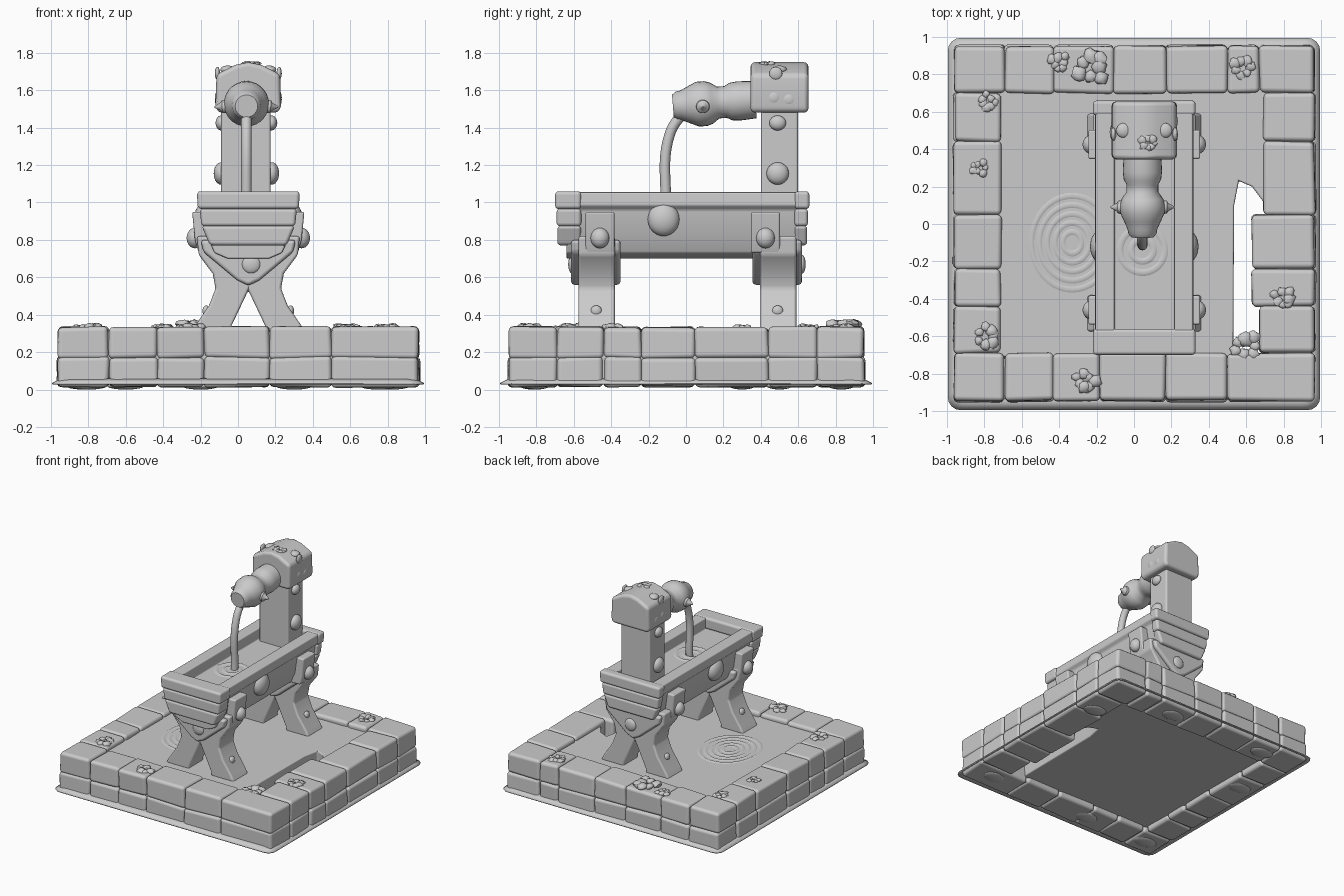
import bpy, bmesh, math, random
from mathutils import Vector

random.seed(4)
if "Cube" in bpy.data.objects:
    bpy.data.objects.remove(bpy.data.objects["Cube"], do_unlink=True)

GREY = (0.6, 0.6, 0.6, 1)
stone = bpy.data.materials.new("plain grey")
stone.use_nodes = True
stone.diffuse_color = GREY
stone.node_tree.nodes["Principled BSDF"].inputs["Base Color"].default_value = GREY
CX = 0.055  # centre line of the trough


def finish(name, bm, bevel=0.0, angle=40):
    bmesh.ops.recalc_face_normals(bm, faces=bm.faces)
    me = bpy.data.meshes.new(name)
    bm.to_mesh(me)
    bm.free()
    me.materials.append(stone)
    me.shade_smooth()
    me.set_sharp_from_angle(angle=math.radians(angle))
    ob = bpy.data.objects.new(name, me)
    bpy.context.collection.objects.link(ob)
    if bevel:
        mod = ob.modifiers.new("worn edges", "BEVEL")
        mod.width, mod.segments, mod.harden_normals = bevel, 3, True
    return ob


def box(name, x, y, z, bevel=0.02, jitter=0.0):
    bm = bmesh.new()
    bmesh.ops.create_cube(bm, size=1)
    for v in bm.verts:
        for i, (lo, hi) in enumerate((x, y, z)):
            v.co[i] = (lo if v.co[i] < 0 else hi) + random.uniform(-jitter, jitter)
    return finish(name, bm, bevel)


def extrude(name, points, offset, bevel):
    bm = bmesh.new()
    face = bm.faces.new([bm.verts.new(p) for p in points])
    out = bmesh.ops.extrude_face_region(bm, geom=[face])
    moved = [g for g in out["geom"] if isinstance(g, bmesh.types.BMVert)]
    bmesh.ops.translate(bm, verts=moved, vec=offset)
    return finish(name, bm, bevel)


def prism(name, half, y0, y1, bevel=0.015):
    """Half outline (distance from centre, z), mirrored and extruded along y."""
    other = [(-x, z) for x, z in reversed(half) if x > 0]
    return extrude(name, [(CX + x, y0, z) for x, z in half + other], (0, y1 - y0, 0), bevel)


def ball(name, loc, size, rough=0.0, detail=3):
    bm = bmesh.new()
    bmesh.ops.create_icosphere(bm, subdivisions=detail, radius=1)
    for v in bm.verts:
        k = 1 + random.uniform(-rough, rough)
        v.co = Vector([l + c * s * k for l, c, s in zip(loc, v.co, size)])
    return finish(name, bm, angle=60)


def bridge(bm, loops):
    for p, q in zip(loops, loops[1:]):
        for k in range(len(p)):
            n = (k + 1) % len(p)
            bm.faces.new((p[k], p[n], q[n], q[k]))


def lathe(name, profile, start, end, seg=28):
    """Profile (position 0-1 along the axis, radius) spun around start-end."""
    a, b = Vector(start), Vector(end)
    turn = (b - a).to_track_quat("Z", "Y").to_matrix()
    bm = bmesh.new()
    rings = []
    for t, r in profile:
        rings.append([bm.verts.new(a.lerp(b, t) + turn @ Vector(
            (r * math.cos(k * math.tau / seg), r * math.sin(k * math.tau / seg), 0))) for k in range(seg)])
    bridge(bm, rings)
    bm.faces.new(rings[0])
    bm.faces.new(rings[-1])
    return finish(name, bm)


def ripple(name, x, y, z, radius, thick, stretch=1.0):
    bm = bmesh.new()
    seg = 40
    bridge(bm, [[bm.verts.new((x + (radius + o) * math.cos(k * math.tau / seg),
                               y + stretch * (radius + o) * math.sin(k * math.tau / seg), z + h))
                 for k in range(seg)] for o, h in ((-thick, 0), (0, thick * 0.5), (thick, 0))])
    finish(name, bm, angle=80)


# Two courses of worn stone blocks around the basin
LAYERS = ((0.015, 0.175), (0.165, 0.335))
ROW_X = (-0.96, -0.69, -0.43, -0.18, 0.17, 0.5, 0.965)
BACK_X = (-0.96, -0.69, -0.43, -0.11, 0.17, 0.5, 0.67, 0.965)
COL_Y = (-0.69, -0.44, -0.24, 0.05, 0.44, 0.7)
for layer, z in enumerate(LAYERS):
    grow = 0.005 if layer == 0 else 0
    for x in zip(ROW_X, ROW_X[1:]):
        box("front_block", x, (-0.945 - grow, -0.69), z, 0.025, 0.006)
    for x in zip(BACK_X, BACK_X[1:]):
        box("back_block", x, (0.7, 0.95 + grow), z, 0.025, 0.006)
    for y in zip(COL_Y, COL_Y[1:]):
        box("right_block", (-0.96 - grow, -0.71), y, z, 0.025, 0.006)
        inner = 0.67 if y[0] < -0.6 else 0.63 if y[1] < 0.1 else 0.69
        box("left_block", (inner, 0.965 + grow), y, z, 0.025, 0.006)

# Mortar core keeps the joints closed
for x, y in (((-0.94, 0.94), (-0.92, -0.72)), ((-0.94, 0.94), (0.72, 0.93)),
             ((-0.94, -0.73), (-0.9, 0.9)), ((0.72, 0.945), (-0.9, 0.9))):
    box("mortar", x, y, (0.03, 0.31), 0)

# Thin flared skirt at the foot of the wall
bm = bmesh.new()
loops = []
for r, z in ((0.93, 0.065), (0.965, 0.05), (0.995, 0.035)):
    loop = []
    for k in range(4):
        for s in range(5):
            a = math.radians(90 * k + 22.5 * s)
            cx, cy = (r - 0.07) * (1, -1, -1, 1)[k], (r - 0.07) * (1, 1, -1, -1)[k]
            loop.append(bm.verts.new((cx + 0.07 * math.cos(a), cy + 0.07 * math.sin(a), z)))
    loops.append(loop)
bridge(bm, loops)
skirt = finish("skirt", bm)
skirt.modifiers.new("thickness", "SOLIDIFY").thickness = 0.008

# Low lumps under the blocks
for x, y in ((-0.8, -0.82), (-0.2, -0.82), (0.75, -0.8), (-0.82, 0.3), (0.82, 0.5), (0.3, 0.83), (-0.6, 0.83)):
    ball("under_lump", (x, y, 0.02), (0.1, 0.07, 0.02))

# Solid basin floor, broken away along one side
OUTLINE = ((-0.73, -0.71), (0.53, -0.71), (0.535, 0.1), (0.56, 0.23), (0.63, 0.2),
           (0.72, 0.08), (0.72, 0.72), (-0.73, 0.72))
extrude("basin_floor", [(x, y, 0.06) for x, y in OUTLINE], (0, 0, 0.24), 0.01)
for k in range(5):
    ripple("pool_ripple", -0.33, -0.1, 0.3, 0.05 + 0.042 * k, 0.014, 1.15)

# Crossed legs, yokes and side straps, at both ends
LEG = [(0, 0.53), (0.1, 0.32), (0.1, 0.29), (0.31, 0.29), (0.285, 0.34), (0.21, 0.45), (0.175, 0.54),
       (0.19, 0.62), (0.265, 0.72), (0.275, 0.82), (0, 0.82)]
YOKE = [(0, 0.555), (0.06, 0.585), (0.24, 0.735), (0.255, 0.8), (0, 0.8)]
STRAP = [(0.0, 0.73), (0.265, 0.73), (0.285, 0.8), (0.3, 0.95), (0, 0.95)]
for y, sign in ((-0.48, -1), (0.49, 1)):
    prism("crossed_legs", LEG, y - 0.095, y + 0.1)
    prism("yoke", YOKE, y - 0.135, y + 0.13, 0.02)
    ball("yoke_boss", (CX + 0.015, y + sign * 0.13, 0.67), (0.05, 0.02, 0.05))
    strap_y = y + 0.02 if sign < 0 else y - 0.065
    prism("side_strap", STRAP, strap_y - 0.078, strap_y + 0.078, 0.012)
    for side in (-1, 1):
        ball("strap_knob", (CX + side * 0.285, strap_y, 0.81), (0.045, 0.05, 0.055))
        ball("leg_pin", (CX + side * 0.225, y, 0.42), (0.02, 0.03, 0.03))

# Trough: hollow hull with planked ends
HULL = [(0.16, 0.965), (0.16, 1.055), (0.26, 1.055), (0.265, 0.985), (0.24, 0.96),
        (0.22, 0.82), (0.18, 0.73), (0.11, 0.7)]
prism("trough_hull", HULL, -0.64, 0.61, 0.01)
PLANKS = ((0.965, 1.06, 0.275, 0.27, 0), (0.872, 0.968, 0.26, 0.25, 0.008), (0.77, 0.876, 0.25, 0.205, 0.012))
for outer, inner in ((-0.7, -0.56), (0.66, 0.58)):
    for low, high, wide, narrow, inset in PLANKS:
        face_y = outer + (inset if outer < 0 else -inset)
        prism("end_plank", [(0, high), (wide, high), (narrow, low), (0, low)], min(face_y, inner),
              max(face_y, inner), 0.02)
for side in (-1, 1):
    ball("trough_boss", (CX + side * 0.235, -0.12, 0.91), (0.055, 0.085, 0.09))
for k in range(2):
    ripple("trough_ripple", 0.045, -0.14, 0.966, 0.06 + 0.06 * k, 0.018)

# Post and gabled cap
box("post", (-0.09, 0.175), (0.4, 0.6), (0.9, 1.52), 0.015)
CAP = [(0, 1.48), (0.165, 1.48), (0.175, 1.52), (0.17, 1.685), (0.07, 1.735), (0, 1.75)]
prism("cap", CAP, 0.345, 0.655, 0.025)
for side in (-1, 1):
    ball("post_stud", (CX - 0.01 + side * 0.135, 0.49, 1.155), (0.04, 0.06, 0.06))
    ball("post_stud", (CX - 0.01 + side * 0.135, 0.49, 1.425), (0.03, 0.045, 0.04))
    for y, z in ((0.48, 1.69), (0.47, 1.56), (0.55, 1.55)):
        ball("cap_stud", (CX + side * 0.165, y, z), (0.014, 0.035, 0.035))
    ball("cap_top_stud", (CX + side * 0.11, 0.5, 1.71), (0.04, 0.04, 0.022))

# Spout with pointed lugs and the falling stream
SPOUT = [(0, 0.1), (0.2, 0.105), (0.3, 0.1), (0.36, 0.085), (0.45, 0.085), (0.53, 0.11), (0.6, 0.12),
         (0.7, 0.12), (0.8, 0.1), (0.9, 0.08), (0.96, 0.075), (1, 0.06)]
lathe("spout", SPOUT, (0.045, 0.37, 1.55), (0.045, -0.07, 1.515))
for side in (-1, 1):
    lathe("spout_lug", [(0, 0.04), (0.5, 0.034), (0.6, 0.022), (1, 0.004)],
          (0.045 + side * 0.09, 0.09, 1.515), (0.045 + side * 0.17, 0.09, 1.51), 14)
curve = bpy.data.curves.new("stream", "CURVE")
curve.dimensions = "3D"
curve.bevel_depth, curve.bevel_resolution, curve.use_fill_caps = 0.028, 4, True
path = curve.splines.new("BEZIER")
path.bezier_points.add(2)
for p, (y, z) in zip(path.bezier_points, ((0.0, 1.5), (-0.085, 1.37), (-0.11, 0.96))):
    p.co = (0.045, y, z)
    p.handle_left_type = p.handle_right_type = "AUTO"
curve.materials.append(stone)
bpy.context.collection.objects.link(bpy.data.objects.new("stream", curve))

# Moss tufts
for x, y, z, r in ((-0.78, 0.65, 0.335, 0.06), (-0.83, 0.3, 0.335, 0.05), (-0.78, -0.6, 0.335, 0.07),
                   (0.6, -0.65, 0.32, 0.09), (0.8, -0.4, 0.335, 0.07), (-0.26, -0.84, 0.335, 0.07),
                   (-0.4, 0.86, 0.335, 0.06), (-0.22, 0.84, 0.35, 0.1), (0.58, 0.84, 0.335, 0.07),
                   (0.08, 0.43, 1.74, 0.05)):
    for k in range(7):
        a = k * math.tau / 7
        d = r * random.uniform(0.3, 0.8)
        s = r * random.uniform(0.3, 0.5)
        ball("moss", (x + d * math.cos(a), y + d * math.sin(a), z), (s, s, s * 0.6), 0.2, 2)
